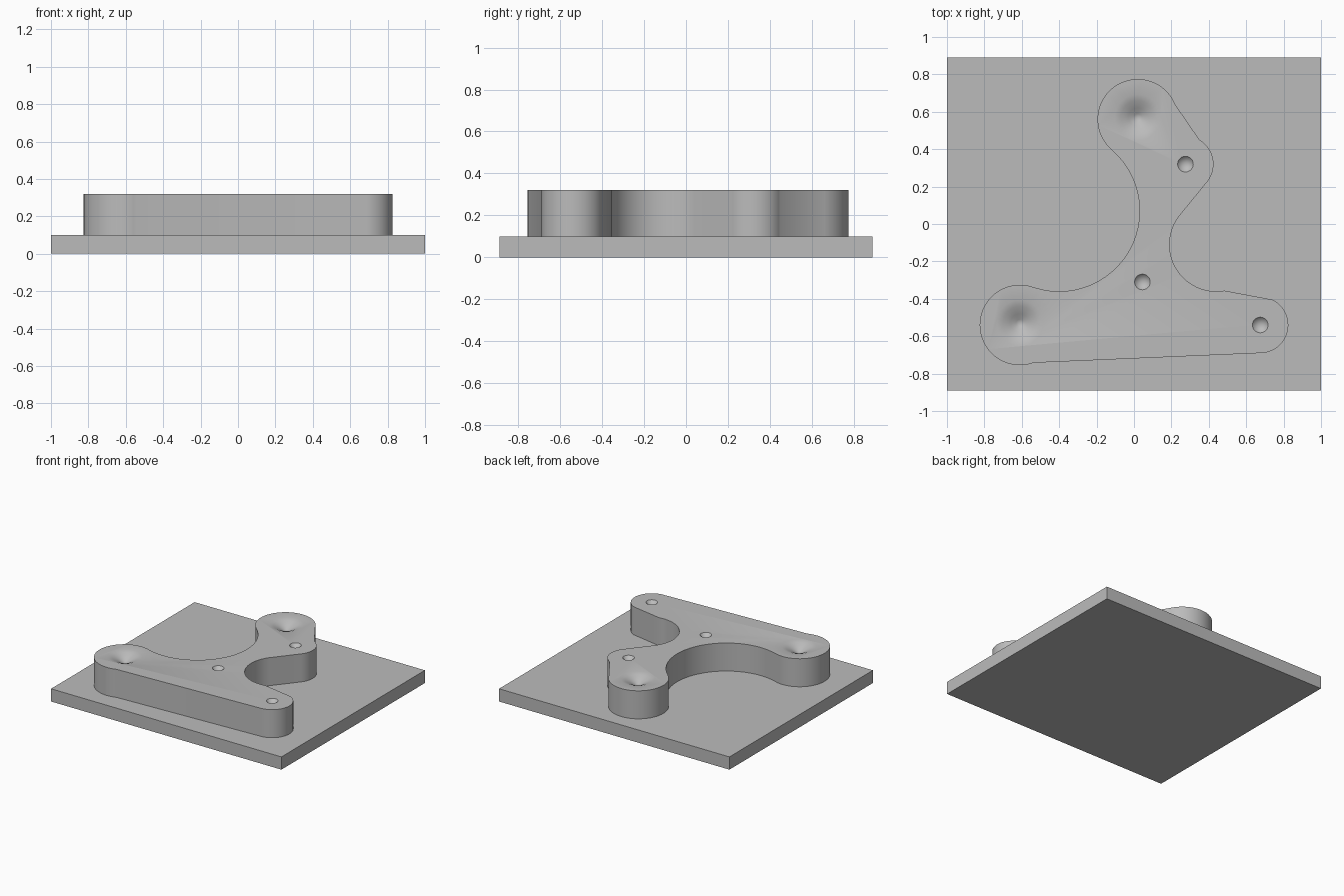
import bpy
import bmesh
from math import sin, cos, radians, pi

cube = bpy.data.objects.get("Cube")
if cube:
    bpy.data.objects.remove(cube, do_unlink=True)

PLATE_TOP, BLOCK_TOP = 0.1, 0.32

grey = bpy.data.materials.new("plain grey")
grey.use_nodes = True
grey.diffuse_color = (0.5, 0.5, 0.5, 1)
grey.node_tree.nodes["Principled BSDF"].inputs["Base Color"].default_value = (0.5, 0.5, 0.5, 1)


def make_object(name, bm):
    bmesh.ops.recalc_face_normals(bm, faces=bm.faces)
    mesh = bpy.data.meshes.new(name)
    bm.to_mesh(mesh)
    bm.free()
    mesh.materials.append(grey)
    obj = bpy.data.objects.new(name, mesh)
    bpy.context.collection.objects.link(obj)
    return obj


def prism(name, outline, bottom, top):
    bm = bmesh.new()
    base = bm.faces.new([bm.verts.new((x, y, bottom)) for x, y in outline])
    raised = bmesh.ops.extrude_face_region(bm, geom=[base], use_keep_orig=True)["geom"]
    verts = [v for v in raised if isinstance(v, bmesh.types.BMVert)]
    bmesh.ops.translate(bm, verts=verts, vec=(0, 0, top - bottom))
    return make_object(name, bm)


def arc(cx, cy, r, start, end):
    steps = max(2, round(abs(end - start) / 6))
    angles = [radians(start + (end - start) * i / steps) for i in range(steps + 1)]
    return [(cx + r * cos(a), cy + r * sin(a)) for a in angles]


def pit_cutter(x, y, profile, sides):
    """Closed turned solid; profile is (radius, height above block top), ending at the tip."""
    bm = bmesh.new()
    rings = [[bm.verts.new((x + r * cos(2 * pi * i / sides),
                            y + r * sin(2 * pi * i / sides), BLOCK_TOP + h))
              for i in range(sides)] for r, h in profile[:-1]]
    tip = bm.verts.new((x, y, BLOCK_TOP + profile[-1][1]))
    bm.faces.new(rings[0])
    for i in range(sides):
        j = (i + 1) % sides
        for a, b in zip(rings, rings[1:]):
            bm.faces.new((a[i], a[j], b[j], b[i]))
        bm.faces.new((rings[-1][i], rings[-1][j], tip))
    cutter = make_object("pit_cutter", bm)
    cutter.hide_render = True
    return cutter


# Base plate
prism("base_plate", [(-1, -0.89), (1, -0.89), (1, 0.89), (-1, 0.89)], 0, PLATE_TOP)

# Raised block: convex lobes joined by concave arcs and straight sides
outline = (
    arc(0.675, -0.54, 0.15, -86, 65)        # right foot
    + arc(0.44, -0.11, 0.25, 280, 143)      # right hollow
    + arc(0.275, 0.32, 0.15, -40, 60)       # right shoulder
    + arc(0.02, 0.56, 0.215, 22, 229.4)     # head
    + arc(-0.4, 0.07, 0.43, 49, -108.5)     # left hollow
    + arc(-0.61, -0.54, 0.215, 71, 290)     # left foot
)
block = prism("raised_block", outline, PLATE_TOP, BLOCK_TOP)

# Small conical pits and wide soft dents in the block's top
small_pit = [(0.05, 0.01), (0.042, 0), (0, -0.05)]
wide_dent = [(0.13, 0.002), (0.09, -0.01), (0.05, -0.03), (0.02, -0.048), (0, -0.055)]
cutters = [pit_cutter(x, y, small_pit, 24)
           for x, y in ((0.275, 0.32), (0.045, -0.31), (0.675, -0.54))]
cutters += [pit_cutter(x, y, wide_dent, 32) for x, y in ((0.02, 0.57), (-0.61, -0.53))]

bpy.ops.object.select_all(action="DESELECT")
bpy.context.view_layer.objects.active = block
block.select_set(True)
for cutter in cutters:
    mod = block.modifiers.new("pit", "BOOLEAN")
    mod.operation = "DIFFERENCE"
    mod.solver = "EXACT"
    mod.object = cutter
    bpy.ops.object.modifier_apply(modifier=mod.name)
    bpy.data.objects.remove(cutter, do_unlink=True)

bpy.ops.object.shade_smooth_by_angle(angle=radians(30))
